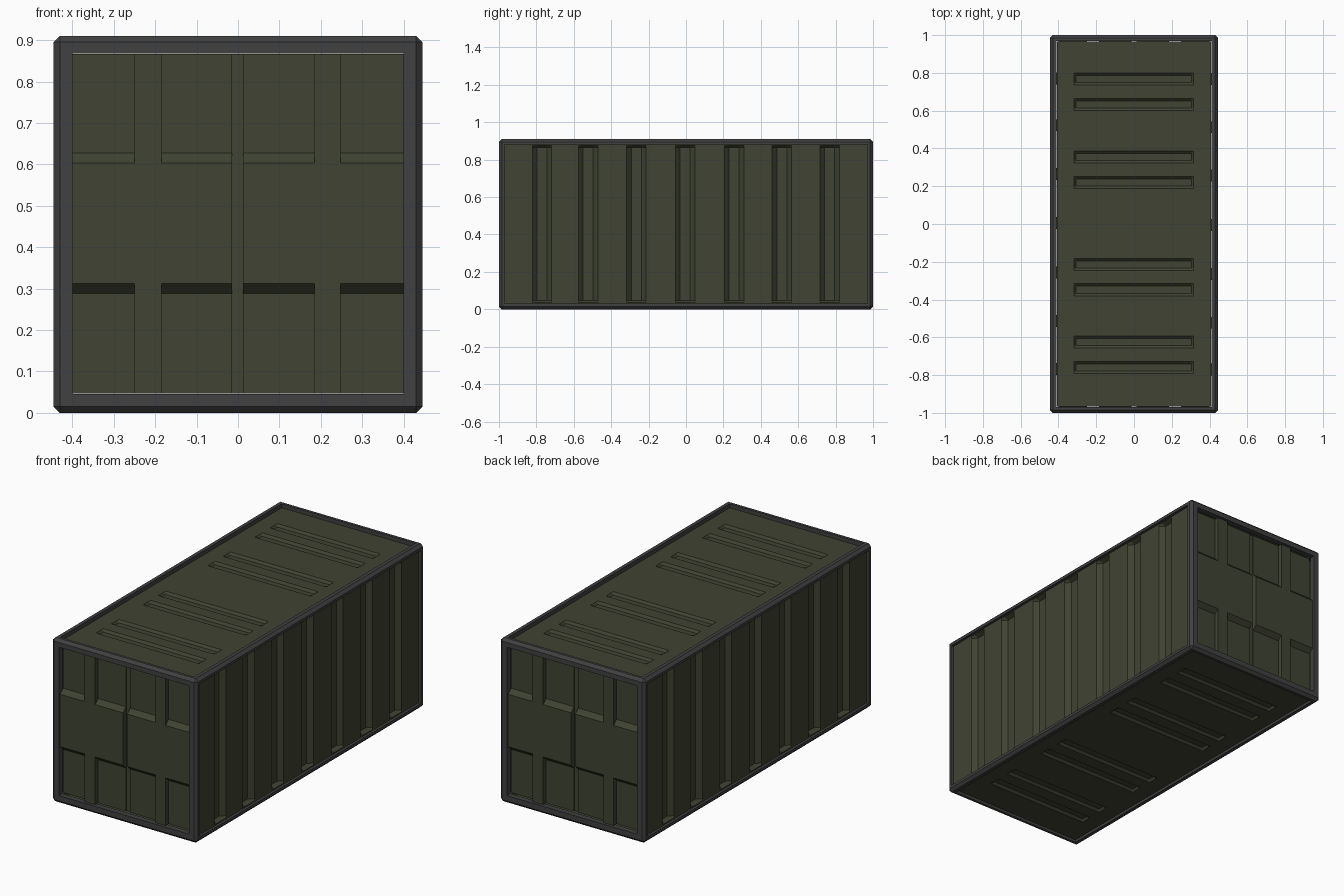
import bpy, bmesh
from math import radians
from mathutils import Matrix

if "Cube" in bpy.data.objects:
    bpy.data.objects.remove(bpy.data.objects["Cube"])


def material(name, rgb):
    m = bpy.data.materials.new(name)
    m.diffuse_color = (*rgb, 1)
    m.use_nodes = True
    m.node_tree.nodes["Principled BSDF"].inputs["Base Color"].default_value = m.diffuse_color
    return m


GREEN = material("olive_paint", (0.05, 0.056, 0.032))
GREY = material("dark_steel", (0.052, 0.052, 0.054))


def box(name, size, centre):
    bpy.ops.mesh.primitive_cube_add(size=1, location=centre)
    ob = bpy.context.object
    ob.name = name
    ob.scale = size
    bpy.ops.object.transform_apply(location=True, rotation=False, scale=True)
    return ob


def apply_all(ob):
    bpy.context.view_layer.objects.active = ob
    for m in list(ob.modifiers):
        bpy.ops.object.modifier_apply(modifier=m.name)


def sheet(name, us, vs, depth, matrix):
    """Pressed sheet: us/vs are (position, level) cuts, depth(lu, lv) sinks each point."""
    bm = bmesh.new()
    grid = [[bm.verts.new((u, v, -depth(lu, lv))) for v, lv in vs] for u, lu in us]
    for i in range(len(us) - 1):
        for j in range(len(vs) - 1):
            bm.faces.new((grid[i][j], grid[i + 1][j], grid[i + 1][j + 1], grid[i][j + 1]))
    bmesh.ops.remove_doubles(bm, verts=bm.verts, dist=1e-5)
    bmesh.ops.dissolve_degenerate(bm, edges=bm.edges, dist=1e-5)
    bm.transform(matrix)
    me = bpy.data.meshes.new(name)
    bm.to_mesh(me)
    bm.free()
    me.materials.append(GREEN)
    bpy.context.collection.objects.link(bpy.data.objects.new(name, me))


def grooves(start, spans, slope, end):
    """Cuts across a run of grooves with sloped walls."""
    cuts = [(start, 0)]
    for a, b in spans:
        cuts += [(a, 0), (a + slope, 1), (b - slope, 1), (b, 0)]
    return cuts + [(end, 0)]


def upright(turn, out):
    """Stand a sheet up, facing -y, then turn it about z."""
    return (Matrix.Rotation(radians(turn), 4, 'Z') @ Matrix.Translation((0, -out, 0))
            @ Matrix.Rotation(radians(90), 4, 'X'))


# Chamfered frame with openings through all three directions
frame = box("frame", (0.89, 2.0, 0.91), (0, 0, 0.455))
bev = frame.modifiers.new("chamfer", 'BEVEL')
bev.width = 0.015
bev.segments = 1
cutters = [box("cut_doors", (0.80, 3, 0.823), (0, 0, 0.4565)),
           box("cut_sides", (3, 1.94, 0.85), (0, 0, 0.455)),
           box("cut_roof", (0.82, 1.94, 3), (0, 0, 0.455))]
for c in cutters:
    mod = frame.modifiers.new("opening", 'BOOLEAN')
    mod.operation = 'DIFFERENCE'
    mod.solver = 'EXACT'
    mod.object = c
apply_all(frame)
for c in cutters:
    bpy.data.objects.remove(c)
frame.data.materials.clear()
frame.data.materials.append(GREY)

# Side walls with seven vertical grooves
groove = lambda d: (lambda a, b: d if a and b else 0)
wall_u = grooves(-0.97, [(c - 0.052, c + 0.052) for c in
                         (-0.77, -0.523, -0.265, -0.005, 0.257, 0.513, 0.768)], 0.025, 0.97)
wall_v = grooves(0.03, [(0.036, 0.876)], 0.012, 0.88)
for name, turn in (("right_wall", 90), ("left_wall", -90)):
    sheet(name, wall_u, wall_v, groove(0.025), upright(turn, 0.43))

# Roof and floor with four pairs of cross grooves
roof_u = grooves(-0.407, [(-0.317, 0.315)], 0.01, 0.407)
roof_v = grooves(-0.966, [(c - 0.032, c + 0.032) for c in
                          (-0.76, -0.625, -0.348, -0.214, 0.22, 0.355, 0.633, 0.767)], 0.013, 0.966)
sheet("roof", roof_u, roof_v, groove(0.012), Matrix.Translation((0, 0, 0.89)))
sheet("floor", roof_u, roof_v, groove(0.012),
      Matrix.Translation((0, 0, 0.012)) @ Matrix.Rotation(radians(180), 4, 'X'))

# Double doors: flush bars and middle band, sunken panels, slot between the leaves
door_u = [(-0.40, 1), (-0.25, 1), (-0.25, 0), (-0.185, 0), (-0.185, 1), (-0.014, 1), (-0.014, 2),
          (0.012, 2), (0.012, 1), (0.185, 1), (0.185, 0), (0.248, 0), (0.248, 1), (0.40, 1)]
door_v = [(0.047, 1), (0.288, 1), (0.312, 0), (0.603, 0), (0.627, 1), (0.866, 1)]


def door_depth(a, b):
    return 0.032 if a == 2 else (0.025 if a and b else 0)


for name, turn in (("front_doors", 0), ("back_doors", 180)):
    sheet(name, door_u, door_v, door_depth, upright(turn, 0.988))
